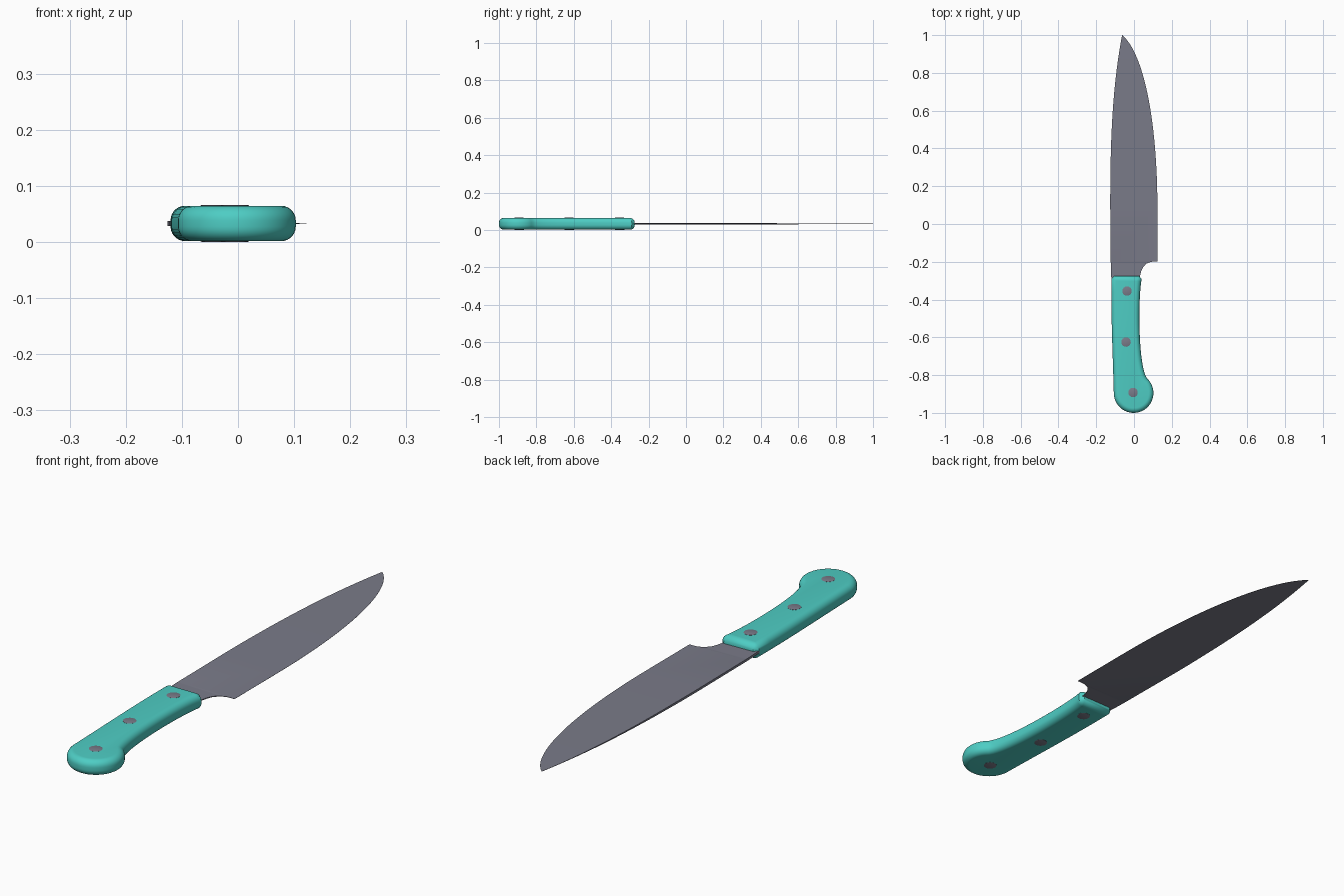
import bpy, bmesh
from math import sin, cos, pi, radians
from mathutils import Vector
from mathutils.geometry import interpolate_bezier

cube = bpy.data.objects.get("Cube")
if cube:
    bpy.data.objects.remove(cube, do_unlink=True)

MID = 0.033  # height of the blade's centre plane


def material(name, colour):
    m = bpy.data.materials.new(name)
    m.use_nodes = True
    m.diffuse_color = (*colour, 1)
    m.node_tree.nodes["Principled BSDF"].inputs["Base Color"].default_value = (*colour, 1)
    return m


TEAL = material("teal", (0.076, 0.61, 0.552))
STEEL = material("grey steel", (0.195, 0.198, 0.25))


def loft(name, rings, mat, angle):
    """Skin a list of closed rings and cap both ends."""
    bm = bmesh.new()
    loops = [[bm.verts.new(p) for p in ring] for ring in rings]
    for a, b in zip(loops, loops[1:]):
        for i in range(len(a)):
            j = (i + 1) % len(a)
            bm.faces.new((a[i], a[j], b[j], b[i]))
    bm.faces.new(loops[0])
    bm.faces.new(loops[-1])
    bmesh.ops.recalc_face_normals(bm, faces=bm.faces)
    mesh = bpy.data.meshes.new(name)
    bm.to_mesh(mesh)
    bm.free()
    mesh.materials.append(mat)
    obj = bpy.data.objects.new(name, mesh)
    bpy.context.collection.objects.link(obj)
    bpy.ops.object.select_all(action='DESELECT')
    obj.select_set(True)
    bpy.context.view_layer.objects.active = obj
    bpy.ops.object.shade_smooth_by_angle(angle=radians(angle))
    return obj


def bezier(points, count):
    return [p.to_2d() for p in interpolate_bezier(*[Vector((*p, 0)) for p in points], count)]


def inset(outline, d):
    """Offset a clockwise outline inwards with mitred corners."""
    out = []
    for i, p in enumerate(outline):
        a = (p - outline[i - 1]).normalized()
        b = (outline[(i + 1) % len(outline)] - p).normalized()
        na, nb = Vector((a.y, -a.x)), Vector((b.y, -b.x))
        out.append(p + (na + nb) * d / (1 + na.dot(nb)))
    return out


# Blade: wedge sections from heel to tip, thick at the spine
def spine_x(y):
    return -0.126 + (0.063 * y ** 3 if y > 0 else 0.07 * y * y)


edge = [Vector(p) for p in ((0.03, -0.31), (0.032, -0.275), (0.038, -0.25), (0.048, -0.228),
                            (0.065, -0.21), (0.09, -0.2), (0.124, -0.199))]
edge += bezier([(0.124, 0.1), (0.122, 0.52), (0.06, 0.89), (-0.061, 1)], 28)
sections = []
for x, y in edge:
    s = spine_x(y)
    full = 0.124 if y < 0 else x
    thick = 0.0047 * min(1, max(0.08, (1 - y) / 0.8))
    thin = max(0.0003, thick * (full - x) / (full - s))
    sections.append([(s, y, MID - thick), (s, y, MID + thick),
                     (x, y, MID + thin), (x, y, MID - thin)])
loft("blade", sections, STEEL, 30)

# Handle: outline with a round pommel, rounded over above and below
outline = [Vector((-0.104, -0.274)), Vector((0.025, -0.274))]
outline += bezier([(0.041, -0.29), (0.022, -0.38), (0.02, -0.74), (0.068, -0.817)], 22)
for i in range(1, 29):
    t = radians(48 - 228 * i / 28)
    outline.append(Vector((-0.002 + 0.105 * cos(t), -0.895 + 0.105 * sin(t))))
outline += bezier([(-0.108, -0.86), (-0.112, -0.7), (-0.122, -0.5), (-0.12, -0.29)], 10)
HALF, ROUND, STEPS = 0.0315, 0.026, 7
layers = []
for side in (-1, 1):
    for k in range(STEPS + 1):
        t = (pi / 2) * (k / STEPS if side > 0 else 1 - k / STEPS)
        z = MID + side * (HALF - ROUND + ROUND * sin(t))
        layers.append([(*p, z) for p in inset(outline, ROUND * (1 - cos(t)))])
loft("handle", layers, TEAL, 40)

# Rivets: pins running right through the handle
for name, x, y in (("front_rivet", -0.037, -0.355), ("middle_rivet", -0.042, -0.625),
                   ("rear_rivet", -0.005, -0.892)):
    rings = [[(x + r * cos(2 * pi * i / 24), y + r * sin(2 * pi * i / 24), z) for i in range(24)]
             for r, z in ((0.022, 0), (0.025, 0.001), (0.025, 0.065), (0.022, 0.066))]
    loft(name, rings, STEEL, 30)
